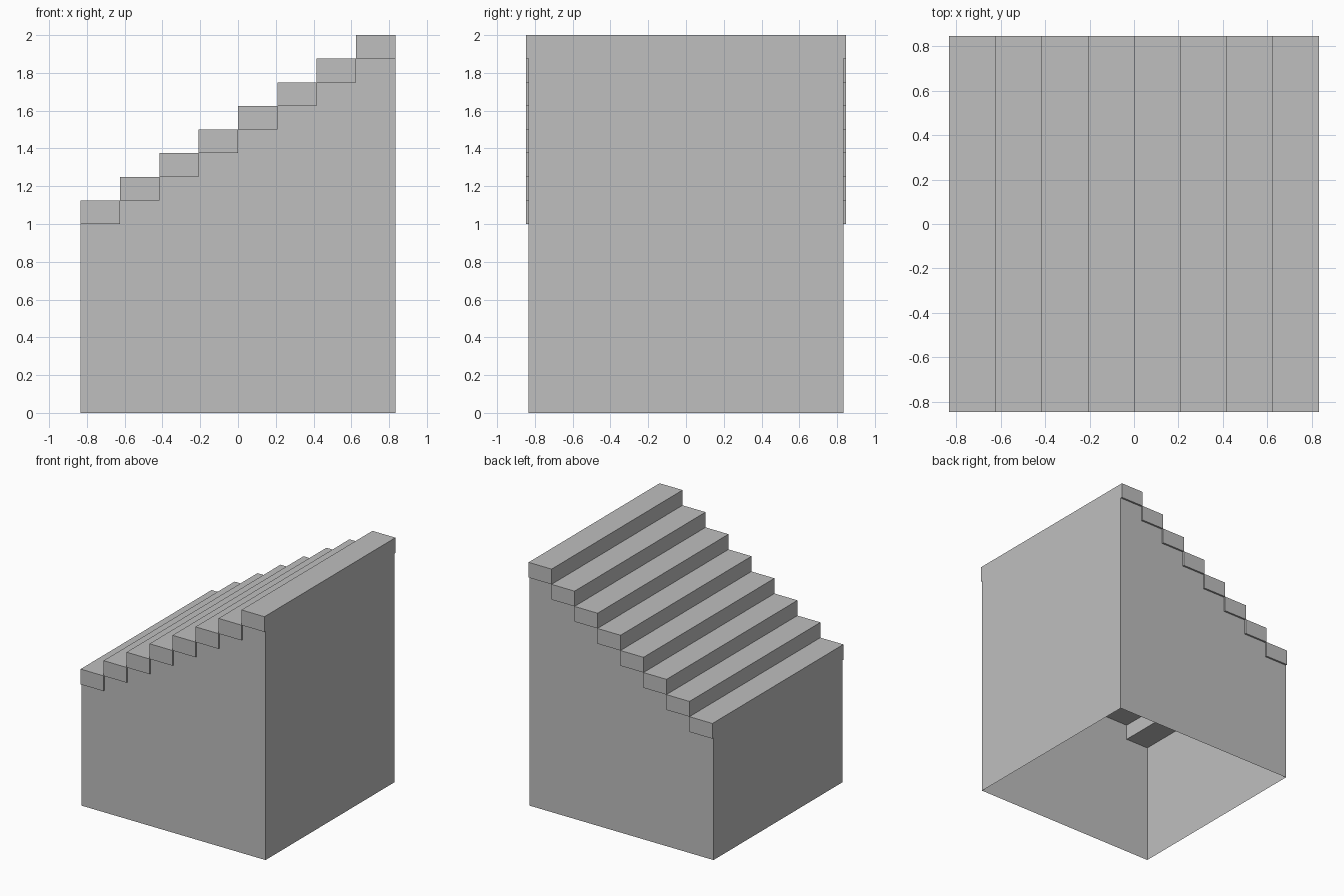
import bpy
import bmesh

cube = bpy.data.objects.get("Cube")
if cube:
    bpy.data.objects.remove(cube, do_unlink=True)

STEPS = 8
HALF = 5 / 6              # half width of the hollow base
RUN = 2 * HALF / STEPS    # depth of one tread
RISE = 0.125
BASE_Z = 1.0              # underside of the lowest step
OVERHANG = 0.848          # half length of each step

grey = bpy.data.materials.new("plain_grey")
grey.use_nodes = True
colour = (0.52, 0.52, 0.52, 1)
grey.diffuse_color = colour
grey.node_tree.nodes["Principled BSDF"].inputs["Base Color"].default_value = colour


def add_object(name, bm):
    mesh = bpy.data.meshes.new(name)
    bm.to_mesh(mesh)
    bm.free()
    mesh.materials.append(grey)
    obj = bpy.data.objects.new(name, mesh)
    bpy.context.scene.collection.objects.link(obj)
    return obj


# Hollow base: four thin walls, open below, sides cut to follow the steps
profile = [(HALF, 0)]
for i in reversed(range(STEPS)):
    x, z = -HALF + i * RUN, BASE_Z + i * RISE
    profile += [(x + RUN, z), (x, z)]
profile.append((-HALF, 0))

bm = bmesh.new()
front = [bm.verts.new((x, -HALF, z)) for x, z in profile]
back = [bm.verts.new((x, HALF, z)) for x, z in profile]
bm.faces.new(front[::-1])
bm.faces.new(back)
bm.faces.new((front[0], back[0], back[1], front[1]))
bm.faces.new((front[-2], back[-2], back[-1], front[-1]))
bm.normal_update()
for face in bm.faces:
    if face.normal.dot(face.calc_center_median() * 1) < 0 and abs(face.normal.z) < 0.5:
        face.normal_flip()
add_object("base_walls", bm)

# Solid steps, each slightly longer than the base
for i in range(STEPS):
    bm = bmesh.new()
    bmesh.ops.create_cube(bm, size=1)
    bmesh.ops.scale(bm, vec=(RUN, 2 * OVERHANG, RISE), verts=bm.verts)
    step = add_object(f"step_{i + 1}", bm)
    step.location = (-HALF + (i + 0.5) * RUN, 0, BASE_Z + (i + 0.5) * RISE)
